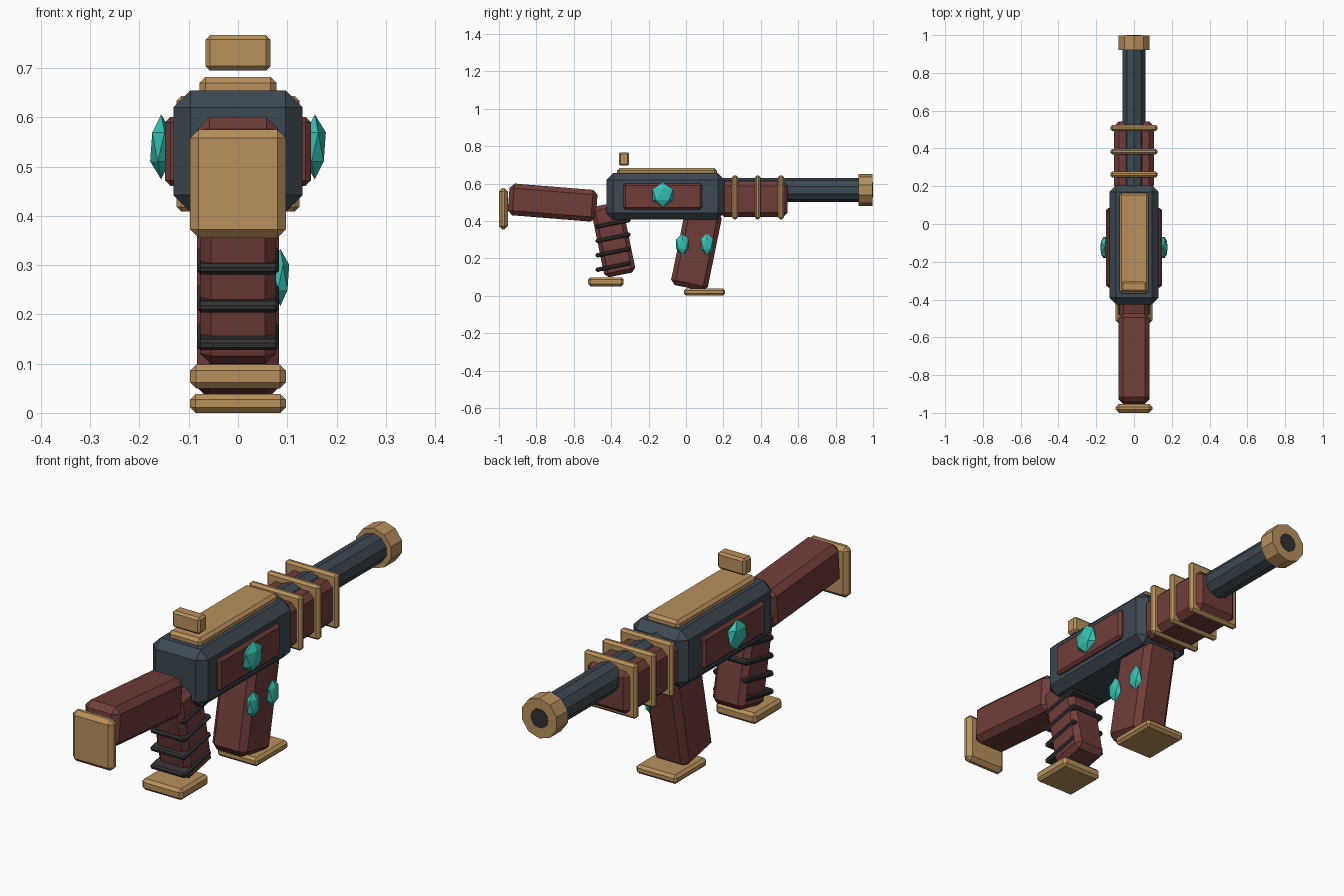
import bpy
import bmesh
from math import radians
from mathutils import Matrix, Vector

if "Cube" in bpy.data.objects:
    bpy.data.objects.remove(bpy.data.objects["Cube"], do_unlink=True)


def material(name, color):
    m = bpy.data.materials.new(name)
    m.use_nodes = True
    m.diffuse_color = (*color, 1)
    bsdf = m.node_tree.nodes["Principled BSDF"]
    bsdf.inputs["Base Color"].default_value = (*color, 1)
    bsdf.inputs["Roughness"].default_value = 0.7
    return m


SLATE = material("slate metal", (0.045, 0.065, 0.084))
WOOD = material("red wood", (0.160, 0.046, 0.039))
GOLD = material("dull gold", (0.480, 0.280, 0.105))
TEAL = material("teal crystal", (0.034, 0.540, 0.450))
DARK = material("charcoal", (0.034, 0.031, 0.031))


def finish(name, bm, mat, matrix):
    bm.transform(matrix)
    mesh = bpy.data.meshes.new(name)
    bm.to_mesh(mesh)
    bm.free()
    mesh.materials.append(mat)
    obj = bpy.data.objects.new(name, mesh)
    bpy.context.collection.objects.link(obj)
    return obj


def box(name, center, size, bevel, mat, tilt=0):
    """Chamfered box, tilted about the x axis in degrees."""
    bm = bmesh.new()
    bmesh.ops.create_cube(bm, size=1)
    bmesh.ops.scale(bm, vec=size, verts=bm.verts)
    bmesh.ops.bevel(bm, geom=bm.edges[:], offset=bevel, segments=1,
                    affect='EDGES', clamp_overlap=True)
    matrix = Matrix.Translation(center) @ Matrix.Rotation(radians(tilt), 4, 'X')
    return finish(name, bm, mat, matrix)


def span_box(name, half_x, y, z, bevel, mat):
    """Centred box given by its y and z ranges."""
    return box(name, (0, sum(y) / 2, sum(z) / 2),
               (2 * half_x, y[1] - y[0], z[1] - z[0]), bevel, mat)


def tube(name, radius, y, mat, sides=10, z=0.565):
    """Faceted cylinder lying along y."""
    bm = bmesh.new()
    bmesh.ops.create_cone(bm, cap_ends=True, segments=sides, radius1=radius,
                          radius2=radius, depth=y[1] - y[0])
    matrix = Matrix.Translation((0, sum(y) / 2, z)) @ Matrix.Rotation(radians(90), 4, 'X')
    return finish(name, bm, mat, matrix)


def gem(name, center, radii):
    bm = bmesh.new()
    bmesh.ops.create_icosphere(bm, subdivisions=1, radius=1)
    matrix = Matrix.Translation(center) @ Matrix.Diagonal(Vector(radii)).to_4x4()
    return finish(name, bm, TEAL, matrix)


# Receiver with top plate and rear sight
span_box("receiver", 0.131, (-0.425, 0.205), (0.407, 0.655), 0.035, SLATE)
span_box("top_plate", 0.078, (-0.368, 0.165), (0.635, 0.682), 0.012, GOLD)
span_box("rear_sight", 0.066, (-0.358, -0.304), (0.695, 0.767), 0.009, GOLD)

# Side panels with crystals
for side, label in ((1, "left"), (-1, "right")):
    box(label + "_panel", (side * 0.13, -0.125, 0.531), (0.036, 0.42, 0.14), 0.011, WOOD)
    gem(label + "_panel_gem", (side * 0.156, -0.125, 0.54), (0.025, 0.065, 0.066))

# Barrel and muzzle
tube("barrel", 0.064, (0.15, 0.95), SLATE)
tube("muzzle", 0.0865, (0.922, 0.998), GOLD)
tube("bore", 0.041, (0.99, 1.0), DARK, sides=16)

# Handguard with gold bands
span_box("handguard", 0.105, (0.18, 0.543), (0.42, 0.612), 0.025, WOOD)
for i, y in enumerate((0.262, 0.383, 0.508)):
    box("handguard_band_%d" % (i + 1), (0, y, 0.526), (0.25, 0.03, 0.235), 0.01, GOLD)

# Stock and butt plate
box("stock", (0, -0.713, 0.498), (0.166, 0.472, 0.17), 0.025, WOOD, tilt=-4.6)
span_box("butt_plate", 0.097, (-1.0, -0.953), (0.355, 0.575), 0.017, GOLD)

# Grip with wrapped bands and end cap
box("grip", (0, -0.389, 0.30), (0.154, 0.17, 0.385), 0.022, WOOD, tilt=11.5)
for i in range(4):
    box("grip_band_%d" % (i + 1), (0, -0.39, 0.387 - 0.077 * i),
        (0.166, 0.19, 0.023), 0.007, DARK, tilt=11.5)
span_box("grip_cap", 0.097, (-0.523, -0.333), (0.05, 0.098), 0.012, GOLD)

# Magazine with crystals on one side and a foot plate
box("magazine", (0, 0.056, 0.25), (0.166, 0.2, 0.425), 0.025, WOOD, tilt=-11.5)
for i, y in enumerate((-0.02, 0.112)):
    gem("magazine_gem_%d" % (i + 1), (0.086, y, 0.275), (0.02, 0.038, 0.058))
span_box("magazine_foot", 0.097, (-0.01, 0.208), (0, 0.038), 0.011, GOLD)
